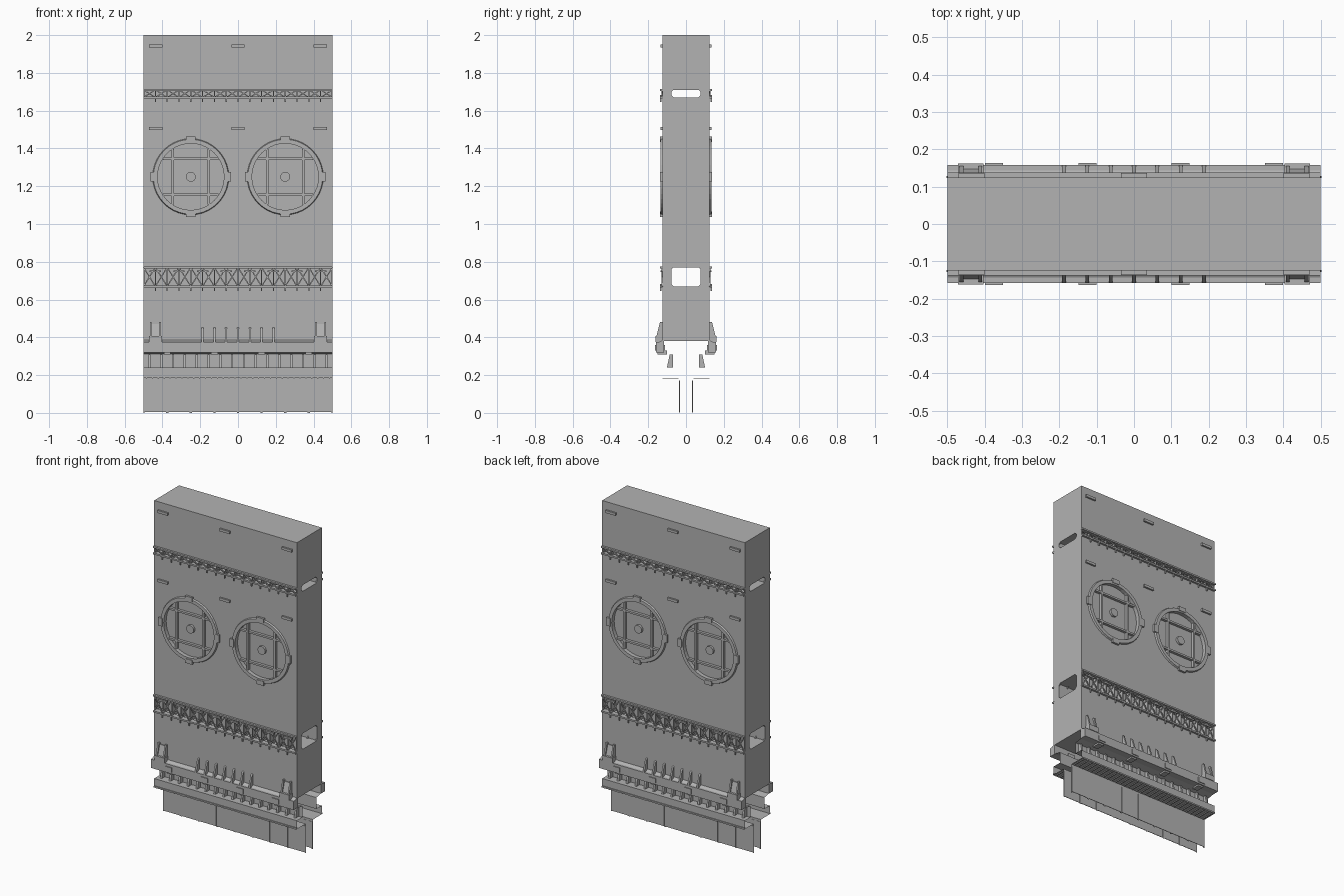
import bpy, bmesh, math
from mathutils import Vector

cube = bpy.data.objects.get("Cube")
if cube:
    bpy.data.objects.remove(cube, do_unlink=True)

grey = bpy.data.materials.new("concrete_grey")
grey.use_nodes = True
colour = (0.45, 0.45, 0.45, 1)
grey.diffuse_color = colour
grey.node_tree.nodes["Principled BSDF"].inputs["Base Color"].default_value = colour


def finish(name, bm, both_sides=True):
    """Store the mesh; parts on the front (-y) are repeated on the back."""
    if both_sides:
        copy = bmesh.ops.duplicate(bm, geom=bm.verts[:] + bm.edges[:] + bm.faces[:])["geom"]
        for v in [g for g in copy if isinstance(g, bmesh.types.BMVert)]:
            v.co.y = -v.co.y
        bmesh.ops.reverse_faces(bm, faces=[g for g in copy if isinstance(g, bmesh.types.BMFace)])
    mesh = bpy.data.meshes.new(name)
    bm.to_mesh(mesh)
    bm.free()
    mesh.materials.append(grey)
    obj = bpy.data.objects.new(name, mesh)
    bpy.context.collection.objects.link(obj)
    return obj


def box(bm, x, y, z):
    verts = bmesh.ops.create_cube(bm, size=1)["verts"]
    for v in verts:
        v.co = [(lo + hi) / 2 + c * (hi - lo) for c, (lo, hi) in zip(v.co, (x, y, z))]


def strut(bm, a, b, y, width=0.006):
    """Thin square bar between two (x, z) points at depth y."""
    a, b = Vector((a[0], y, a[1])), Vector((b[0], y, b[1]))
    verts = bmesh.ops.create_cube(bm, size=1)["verts"]
    turn = (b - a).to_track_quat('Z', 'Y')
    for v in verts:
        size = Vector((v.co.x * width, v.co.y * width, v.co.z * (b - a).length))
        v.co = (a + b) / 2 + turn @ size


def extrude(bm, profile, x0, x1):
    """Solid made by sweeping a closed (y, z) profile along x."""
    face = bm.faces.new([bm.verts.new((x0, y, z)) for y, z in profile])
    out = bmesh.ops.extrude_face_region(bm, geom=[face])["geom"]
    bmesh.ops.translate(bm, vec=(x1 - x0, 0, 0),
                        verts=[g for g in out if isinstance(g, bmesh.types.BMVert)])
    bmesh.ops.recalc_face_normals(bm, faces=bm.faces[:])


def sheet(bm, path):
    """Thin open sheet following a (y, z) path across the full width."""
    rows = [[bm.verts.new((x, y, z)) for x in (-0.5, 0.5)] for y, z in path]
    for (a, b), (c, d) in zip(rows, rows[1:]):
        bm.faces.new((a, c, d, b))


def disc(bm, x, z, radius, y0, y1, sides=40):
    ring = [(x + radius * math.cos(2 * math.pi * i / sides),
             z + radius * math.sin(2 * math.pi * i / sides)) for i in range(sides)]
    face = bm.faces.new([bm.verts.new((px, y0, pz)) for px, pz in ring])
    out = bmesh.ops.extrude_face_region(bm, geom=[face])["geom"]
    bmesh.ops.translate(bm, vec=(0, y1 - y0, 0),
                        verts=[g for g in out if isinstance(g, bmesh.types.BMVert)])
    bmesh.ops.recalc_face_normals(bm, faces=bm.faces[:])


def centres(count, step):
    return [(i - (count - 1) / 2) * step for i in range(count)]


# Three main wall blocks, the middle one with round fan recesses
blocks = {}
for name, low, high in (("lower_wall", 0.38, 0.67), ("middle_wall", 0.77, 1.67),
                        ("upper_wall", 1.71, 2.0)):
    bm = bmesh.new()
    box(bm, (-0.5, 0.5), (-0.125, 0.125), (low, high))
    blocks[name] = finish(name, bm, False)

bm = bmesh.new()
for x in (-0.25, 0.25):
    disc(bm, x, 1.25, 0.176, -0.15, -0.11)
cutter = finish("fan_recess_cutter", bm)
cutter.hide_render = True
cutter.hide_set(True)
cut = blocks["middle_wall"].modifiers.new("fan_recess", 'BOOLEAN')
cut.object = cutter
cut.solver = 'EXACT'

# Fan rims with four clamps, crossing bars and a hub
rim, bars = bmesh.new(), bmesh.new()
for cx in (-0.25, 0.25):
    sides = 40
    loops = []
    for radius, y in ((0.176, -0.11), (0.176, -0.135), (0.198, -0.135), (0.202, -0.125)):
        loops.append([rim.verts.new((cx + radius * math.cos(2 * math.pi * i / sides), y,
                                     1.25 + radius * math.sin(2 * math.pi * i / sides)))
                      for i in range(sides)])
    for a, b in zip(loops, loops[1:]):
        for i in range(sides):
            j = (i + 1) % sides
            rim.faces.new((a[i], a[j], b[j], b[i]))
    for s in (-1, 1):
        box(rim, sorted((cx + s * 0.185, cx + s * 0.212)), (-0.138, -0.12), (1.225, 1.275))
        box(rim, (cx - 0.025, cx + 0.025), (-0.138, -0.12), sorted((1.25 + s * 0.185, 1.25 + s * 0.212)))
        o = s * 0.095
        box(bars, (cx + o - 0.006, cx + o + 0.006), (-0.128, -0.11), (1.104, 1.396))
        box(bars, (cx - 0.146, cx + 0.146), (-0.127, -0.11), (1.244 + o, 1.256 + o))
    disc(bars, cx, 1.25, 0.026, -0.124, -0.105, 16)
bmesh.ops.recalc_face_normals(rim, faces=rim.faces[:])
finish("fan_rims", rim)
finish("fan_bars", bars)

# Small wall lamps
bm = bmesh.new()
for z in (1.505, 1.942):
    for x in (-0.435, 0, 0.435):
        box(bm, (x - 0.035, x + 0.035), (-0.136, -0.12), (z - 0.008, z + 0.008))
finish("wall_lamps", bm)

# Lattice girders filling the two gaps, with ribs, flanges and pegs
for name, low, high in (("lower", 0.67, 0.77), ("upper", 1.67, 1.71)):
    girder, backing = bmesh.new(), bmesh.new()
    sheet(backing, ((-0.078, low), (-0.078, high)))
    sheet(backing, ((-0.125, low), (-0.07, low)))
    for z in (low, high):
        box(girder, (-0.5, 0.5), (-0.138, -0.105), (z - 0.005, z + 0.005))
    for x in centres(17, 0.0625):
        x = max(-0.497, min(0.497, x))
        bevel = 0.012
        rib = ((-0.125, low), (-0.078 + bevel, low), (-0.078, low + bevel),
               (-0.078, high - bevel), (-0.078 + bevel, high), (-0.125, high))
        extrude(girder, rib, x - 0.003, x + 0.003)
    for x in centres(16, 0.0625):
        a, b = x - 0.031, x + 0.031
        strut(girder, (a, low), (b, high), -0.126)
        strut(girder, (a, high), (b, low), -0.126)
    for x in centres(15, 0.0625):
        box(girder, (x - 0.003, x + 0.003), (-0.137, -0.129), (low - 0.025, low + 0.012))
    if name == "lower":
        for x in centres(8, 0.125):
            box(girder, (x - 0.03, x + 0.03), (-0.134, -0.122), (high - 0.025, high - 0.015))
    finish(name + "_girder", girder)
    finish(name + "_girder_backing", backing)

# Rail along the foot of the wall with clamps
bm = bmesh.new()
rail = ((-0.125, 0.385), (-0.143, 0.375), (-0.158, 0.375), (-0.158, 0.32), (-0.116, 0.32), (-0.116, 0.385))
extrude(bm, rail, -0.5, 0.5)
finish("foot_rail", bm)
bm = bmesh.new()
for x in centres(4, 0.25):
    box(bm, (x - 0.024, x + 0.024), (-0.163, -0.11), (0.33, 0.36))
    box(bm, (x - 0.018, x + 0.018), (-0.15, -0.1), (0.31, 0.33))
finish("rail_clamps", bm)

# Corner brackets and tapered buttress fins above the rail
bm = bmesh.new()
for x in (-0.437, 0.437):
    box(bm, (x - 0.034, x + 0.034), (-0.162, -0.12), (0.375, 0.408))
    for s in (-1, 1):
        edge = x + s * 0.025
        extrude(bm, ((-0.12, 0.4), (-0.158, 0.4), (-0.138, 0.48), (-0.12, 0.48)), edge - 0.005, edge + 0.005)
    extrude(bm, ((-0.12, 0.4), (-0.15, 0.4), (-0.13, 0.47), (-0.12, 0.47)), x - 0.022, x + 0.022)
finish("corner_brackets", bm)
bm = bmesh.new()
for x in centres(7, 0.0625):
    extrude(bm, ((-0.12, 0.375), (-0.158, 0.375), (-0.135, 0.445), (-0.12, 0.457)), x - 0.005, x + 0.005)
finish("buttress_fins", bm)

# Folded cornice below the rail, its fins and ledge ribs
bm = bmesh.new()
sheet(bm, ((-0.116, 0.32), (-0.07, 0.312), (-0.07, 0.24), (-0.125, 0.24),
           (-0.125, 0.195), (-0.131, 0.195), (-0.131, 0.186), (-0.035, 0.186), (-0.035, 0.17)))
finish("cornice", bm)
bm = bmesh.new()
for x in centres(16, 0.0625):
    extrude(bm, ((-0.07, 0.24), (-0.101, 0.24), (-0.086, 0.31), (-0.07, 0.31)), x - 0.006, x + 0.006)
finish("cornice_fins", bm)
bm = bmesh.new()
for x in centres(32, 0.03125):
    box(bm, (x - 0.003, x + 0.003), (-0.125, -0.04), (0.181, 0.186))
finish("ledge_ribs", bm)

# Hanging skirt panels with narrow seams
bm = bmesh.new()
for x in centres(8, 0.125):
    box(bm, (x - 0.0605, x + 0.0605), (-0.037, -0.034), (0.004, 0.172))
for x in centres(9, 0.125):
    box(bm, (max(-0.5, x - 0.006), min(0.5, x + 0.006)), (-0.035, -0.032), (0, 0.172))
finish("skirt_panels", bm)
